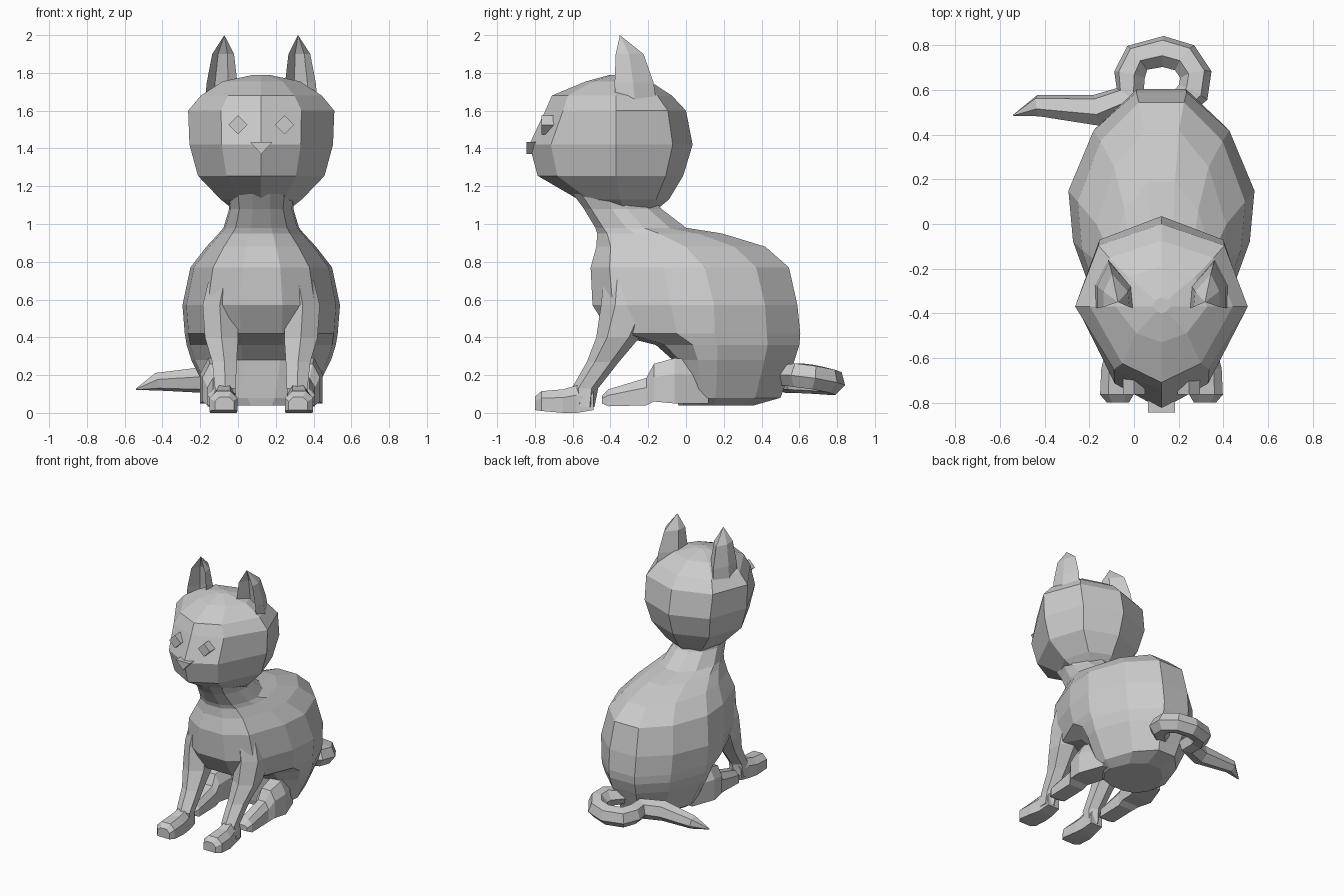
import bpy, bmesh

CX = 0.123  # symmetry plane of the animal


def loft(name, rings):
    """Skin a list of closed rings (a one-point ring makes a tip)."""
    bm = bmesh.new()
    rows = [[bm.verts.new(p) for p in r] for r in rings]
    for a, b in zip(rows, rows[1:]):
        n = len(a)
        for i in range(n):
            j = (i + 1) % n
            if len(b) == 1:
                bm.faces.new((a[i], a[j], b[0]))
            else:
                bm.faces.new((a[i], a[j], b[j], b[i]))
    for r in (rows[0], rows[-1]):
        if len(r) > 2:
            bm.faces.new(r)
    bmesh.ops.recalc_face_normals(bm, faces=bm.faces)
    me = bpy.data.meshes.new(name)
    bm.to_mesh(me)
    bm.free()
    ob = bpy.data.objects.new(name, me)
    bpy.context.collection.objects.link(ob)
    return ob


def ring(half, z, yf, ym, yb, w):
    """Symmetric horizontal ring from a half outline of (width, depth) fractions."""
    def pt(s, fx, fy):
        y = ym + fy * (yb - ym if fy > 0 else ym - yf)
        return (CX + s * fx * w, y, z)
    right = [pt(1, *h) for h in half]
    left = [pt(-1, *h) for h in reversed(half) if h[0] > 0]
    return right + left


# Body and neck: z, front, widest, back, half width
body_half = [(0.27, -1), (0.68, -0.82), (0.95, -0.3), (1, 0.1), (0.73, 0.65), (0.27, 1)]
body = [(0.04, -0.04, 0.12, 0.36, 0.21), (0.08, -0.05, 0.12, 0.50, 0.27),
        (0.28, -0.07, 0.12, 0.575, 0.37), (0.36, -0.16, 0.12, 0.60, 0.395),
        (0.42, -0.40, 0.10, 0.605, 0.405), (0.57, -0.495, 0.10, 0.59, 0.417),
        (0.77, -0.505, 0.05, 0.545, 0.375), (0.88, -0.475, -0.05, 0.42, 0.29),
        (0.95, -0.47, -0.18, 0.19, 0.225), (0.98, -0.48, -0.25, 0.0, 0.20),
        (1.08, -0.54, -0.33, -0.13, 0.17), (1.16, -0.60, -0.35, -0.19, 0.18)]
loft("body", [ring(body_half, *r) for r in body])

# Head
head_half = [(0, -1), (0.55, -0.75), (1, 0), (0.73, 0.74), (0, 1)]
head = [(1.03, -0.38, -0.30, -0.21, 0.09), (1.13, -0.57, -0.35, -0.09, 0.215),
        (1.255, -0.785, -0.37, -0.015, 0.335), (1.42, -0.83, -0.37, 0.035, 0.38),
        (1.60, -0.745, -0.37, 0.0, 0.387), (1.68, -0.71, -0.37, -0.075, 0.32),
        (1.755, -0.53, -0.37, -0.19, 0.205), (1.79, -0.40, -0.37, -0.33, 0.04)]
loft("head", [ring(head_half, *r) for r in head])

# Nose: downward triangular wedge
tri = [(-0.06, 1.435), (0.06, 1.435), (0, 1.37)]
loft("nose", [[(CX + x, y, z) for x, z in tri] for y in (-0.845, -0.78)])

# Ear outline relative to the ear centre, x pointing away from the head centre
ear_outline = [(-0.08, -0.11), (-0.03, -0.01), (0.04, -0.02), (0.085, -0.11),
               (0.085, -0.01), (0.03, 0.10), (-0.07, -0.01)]
hexa = [(1, 0.5), (0, 1), (-1, 0.5), (-1, -0.5), (0, -1), (1, -0.5)]
box = [(1, 0), (1, 0.65), (0.5, 1), (-0.5, 1), (-1, 0.65), (-1, 0)]

for s, side in ((-1, "left"), (1, "right")):
    # Ears, hollowed at the front
    rings = []
    for z, cx, cy, k in ((1.64, 0.21, -0.26, 1.05), (1.75, 0.205, -0.27, 0.98),
                         (1.90, 0.20, -0.295, 0.70)):
        rings.append([(CX + s * (cx + k * x), cy + k * y, z) for x, y in ear_outline])
    rings.append([(CX + s * 0.195, -0.35, 2.0)])
    loft(side + "_ear", rings)

    # Eyes: diamond blocks
    loft(side + "_eye", [[(CX + s * 0.123 + 0.05 * a, y, 1.525 + 0.05 * b)
                          for a, b in ((1, 0), (0, 1), (-1, 0), (0, -1))]
                         for y in (-0.765, -0.68)])

    # Front legs: z, centre y, half depth, centre x, half width
    leg = [(0.03, -0.535, 0.05, 0.20, 0.055), (0.13, -0.535, 0.07, 0.19, 0.055),
           (0.27, -0.44, 0.085, 0.195, 0.065), (0.40, -0.36, 0.115, 0.21, 0.088),
           (0.57, -0.30, 0.15, 0.22, 0.09), (0.76, -0.29, 0.14, 0.185, 0.08),
           (0.90, -0.31, 0.09, 0.12, 0.06)]
    loft(side + "_front_leg", [[(CX + s * cx + rx * a, cy + ry * b, z) for a, b in hexa]
                               for z, cy, ry, cx, rx in leg])

    # Paws and hind feet: y, bottom, top, centre x, half width
    feet = {"_front_paw": [(-0.80, 0.015, 0.085, 0.195, 0.05), (-0.765, 0.01, 0.115, 0.20, 0.075),
                           (-0.65, 0.0, 0.125, 0.20, 0.07), (-0.58, 0.0, 0.145, 0.195, 0.058),
                           (-0.49, 0.015, 0.13, 0.195, 0.05)],
            "_hind_foot": [(-0.445, 0.05, 0.09, 0.225, 0.04), (-0.41, 0.035, 0.125, 0.225, 0.06),
                           (-0.21, 0.04, 0.185, 0.225, 0.06), (-0.17, 0.06, 0.26, 0.235, 0.075),
                           (-0.06, 0.05, 0.29, 0.235, 0.09), (0.12, 0.05, 0.28, 0.17, 0.09)]}
    for part, rows in feet.items():
        loft(side + part, [[(CX + s * cx + w * a, y, lo + (hi - lo) * b) for a, b in box]
                           for y, lo, hi, cx, w in rows])

# Tail: curls behind the body and lies out to the left
path = [(0.17, 0.50, 0.20, 0.8), (0.265, 0.59, 0.20, 1), (0.277, 0.67, 0.19, 1),
        (0.227, 0.745, 0.175, 1), (0.13, 0.773, 0.165, 1), (0.015, 0.745, 0.165, 1),
        (-0.02, 0.67, 0.17, 1), (-0.02, 0.57, 0.175, 1), (-0.17, 0.51, 0.175, 1),
        (-0.43, 0.53, 0.165, 0.68), (-0.54, 0.487, 0.125, 0.05)]
cu = bpy.data.curves.new("tail", "CURVE")
cu.dimensions = "3D"
cu.bevel_depth = 0.072
cu.bevel_resolution = 1
cu.use_fill_caps = True
sp = cu.splines.new("POLY")
sp.points.add(len(path) - 1)
for p, (x, y, z, r) in zip(sp.points, path):
    p.co = (x, y, z, 1)
    p.radius = r
sp.use_smooth = False
bpy.context.collection.objects.link(bpy.data.objects.new("tail", cu))
